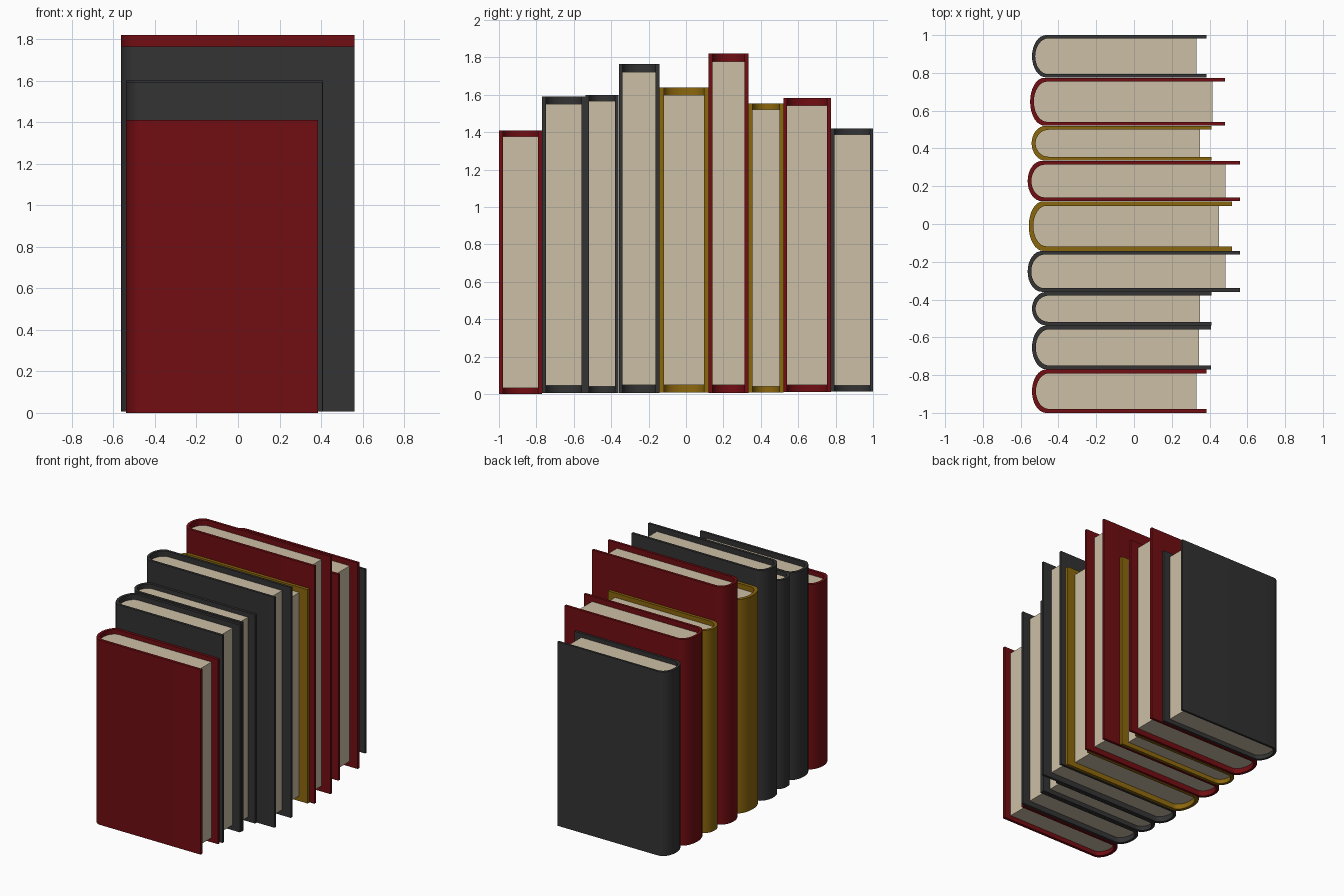
import bpy, bmesh
from math import sin, cos, pi, radians

if "Cube" in bpy.data.objects:
    bpy.data.objects.remove(bpy.data.objects["Cube"])


def material(name, rgb):
    m = bpy.data.materials.new(name)
    m.diffuse_color = (*rgb, 1)
    m.use_nodes = True
    m.node_tree.nodes["Principled BSDF"].inputs["Base Color"].default_value = m.diffuse_color
    return m


RED = material("red_cloth", (0.165, 0.004, 0.006))
DARK = material("dark_cloth", (0.033, 0.033, 0.034))
GOLD = material("gold_cloth", (0.26, 0.135, 0.004))
PAPER = material("paper", (0.60, 0.52, 0.375))


def book_path(x0, x1, y0, y1, depth, n=16):
    """U-shaped outline: straight sides joined by a rounded spine at x0."""
    mid, half = (y0 + y1) / 2, (y1 - y0) / 2
    arc = [(x0 + depth * (1 - sin(pi * i / n)), mid - half * cos(pi * i / n))
           for i in range(n + 1)]
    return [(x1, y0)] + arc + [(x1, y1)]


def finish(bm, name, mat):
    bmesh.ops.recalc_face_normals(bm, faces=bm.faces)
    mesh = bpy.data.meshes.new(name)
    bm.to_mesh(mesh)
    bm.free()
    mesh.materials.append(mat)
    ob = bpy.data.objects.new(name, mesh)
    bpy.context.collection.objects.link(ob)
    ob.select_set(True)
    bpy.context.view_layer.objects.active = ob


def extrude_up(bm, faces, height):
    geom = bmesh.ops.extrude_face_region(bm, geom=faces)["geom"]
    verts = [g for g in geom if isinstance(g, bmesh.types.BMVert)]
    bmesh.ops.translate(bm, verts=verts, vec=(0, 0, height))


def book(i, mat, y0, y1, x0, x1, page_x, z0, z1, inset, t):
    depth = 0.075
    inner = (x0 + t, y0 + t, y1 - t)
    # cover: two boards and a rounded spine of constant thickness
    bm = bmesh.new()
    a = [bm.verts.new((x, y, z0)) for x, y in book_path(x0, x1, y0, y1, depth)]
    b = [bm.verts.new((x, y, z0))
         for x, y in book_path(inner[0], x1, inner[1], inner[2], depth - t * 0.3)]
    faces = [bm.faces.new((a[k], a[k + 1], b[k + 1], b[k])) for k in range(len(a) - 1)]
    extrude_up(bm, faces, z1 - z0)
    finish(bm, f"book_cover_{i}", mat)
    # page block filling the cover, set in at top, bottom and fore edge
    bm = bmesh.new()
    path = book_path(inner[0], page_x, inner[1], inner[2], depth - t * 0.3)
    face = bm.faces.new([bm.verts.new((x, y, z0 + inset)) for x, y in path])
    extrude_up(bm, [face], z1 - z0 - 2 * inset)
    finish(bm, f"book_pages_{i}", PAPER)


# colour, y range, x range, page fore edge, z range, page inset, board thickness
books = [
    (RED, -1.0, -0.77, -0.54, 0.385, 0.33, 0.0, 1.41, 0.034, 0.021),
    (DARK, -0.769, -0.538, -0.54, 0.407, 0.345, 0.007, 1.59, 0.04, 0.02),
    (DARK, -0.537, -0.36, -0.54, 0.41, 0.35, 0.007, 1.60, 0.034, 0.019),
    (DARK, -0.359, -0.143, -0.563, 0.56, 0.485, 0.007, 1.765, 0.042, 0.019),
    (GOLD, -0.142, 0.12, -0.557, 0.52, 0.45, 0.008, 1.64, 0.04, 0.024),
    (RED, 0.121, 0.334, -0.563, 0.56, 0.485, 0.007, 1.82, 0.042, 0.02),
    (GOLD, 0.335, 0.52, -0.542, 0.41, 0.35, 0.008, 1.555, 0.034, 0.021),
    (RED, 0.521, 0.774, -0.55, 0.483, 0.415, 0.01, 1.583, 0.04, 0.02),
    (DARK, 0.776, 1.0, -0.54, 0.385, 0.33, 0.015, 1.42, 0.032, 0.017),
]
for i, b in enumerate(books, 1):
    book(i, *b)

bpy.ops.object.shade_smooth_by_angle(angle=radians(30))
